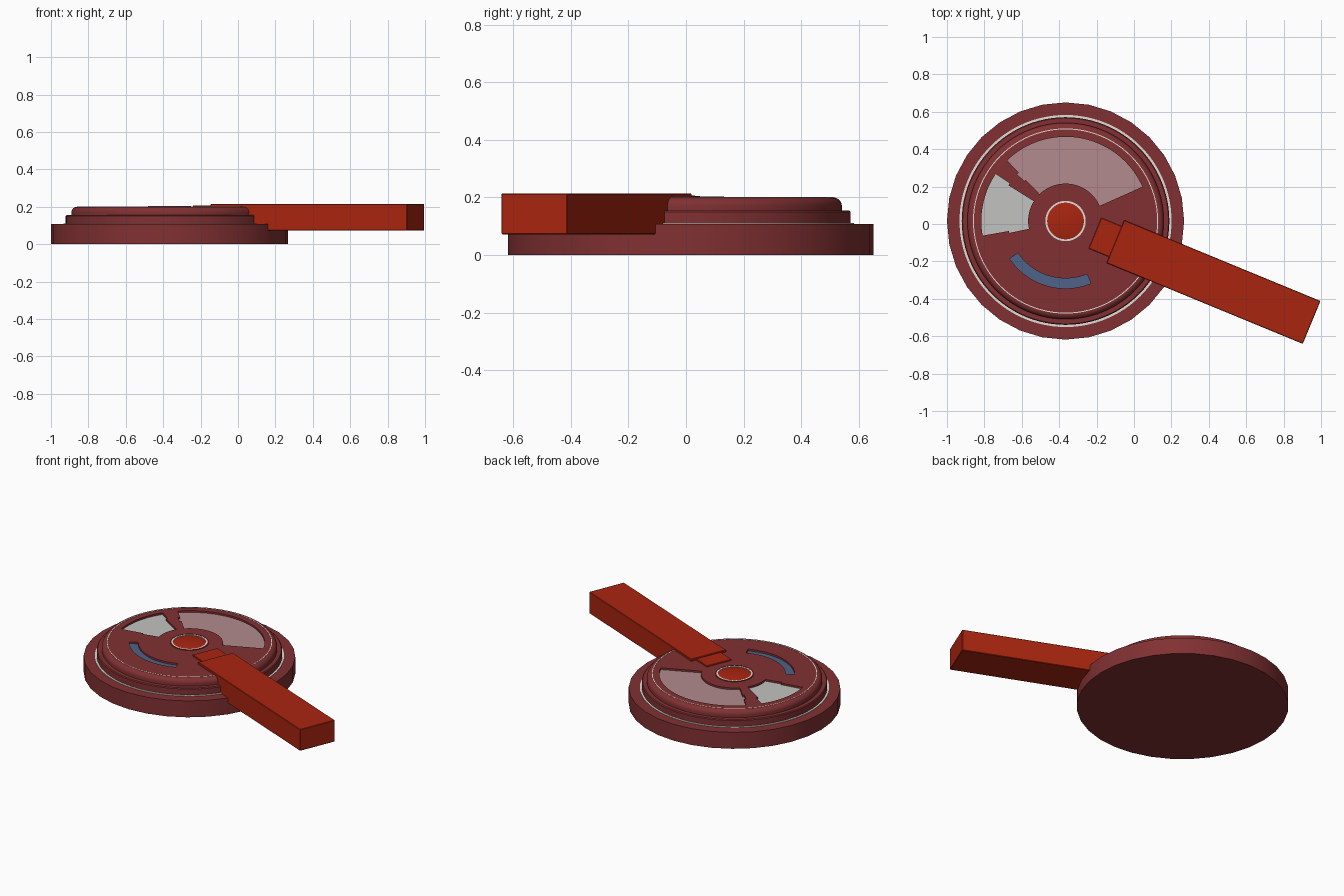
import bpy, bmesh
from math import sin, cos, pi, radians, degrees, atan2, hypot
from mathutils import Matrix, Vector

if "Cube" in bpy.data.objects:
    bpy.data.objects.remove(bpy.data.objects["Cube"])

CX, CY = -0.366, 0.016          # centre of the round body
ARM_ANGLE = radians(-22.4)


def material(name, rgb):
    m = bpy.data.materials.new(name)
    m.use_nodes = True
    m.diffuse_color = (*rgb, 1)
    bsdf = next(n for n in m.node_tree.nodes if n.type == "BSDF_PRINCIPLED")
    bsdf.inputs["Base Color"].default_value = (*rgb, 1)
    return m


MAROON = material("maroon", (0.22, 0.03, 0.032))
RED = material("bright red", (0.40, 0.018, 0.005))
PINK = material("dusty pink", (0.45, 0.26, 0.27))
GREY = material("light grey", (0.54, 0.54, 0.53))
BLUE = material("slate blue", (0.075, 0.125, 0.25))
WHITE = material("off white", (0.75, 0.72, 0.68))


def finish(name, bm, mats, smooth=True):
    bmesh.ops.recalc_face_normals(bm, faces=bm.faces)
    mesh = bpy.data.meshes.new(name)
    bm.to_mesh(mesh)
    bm.free()
    for m in mats:
        mesh.materials.append(m)
    ob = bpy.data.objects.new(name, mesh)
    bpy.context.collection.objects.link(ob)
    ob.location = (CX, CY, 0)
    if smooth:
        bpy.ops.object.select_all(action="DESELECT")
        ob.select_set(True)
        bpy.context.view_layer.objects.active = ob
        bpy.ops.object.shade_smooth_by_angle(angle=radians(30))
    return ob


def lathe(profile, segs, closed=False):
    """Spin (radius, height) points around z; a zero radius becomes a pole."""
    bm = bmesh.new()
    rings = []
    for r, z in profile:
        if r == 0:
            rings.append([bm.verts.new((0, 0, z))] * segs)
        else:
            rings.append([bm.verts.new((r * cos(2 * pi * i / segs), r * sin(2 * pi * i / segs), z))
                          for i in range(segs)])
    if closed:
        rings.append(rings[0])
    for a, b in zip(rings, rings[1:]):
        for i in range(segs):
            j = (i + 1) % segs
            corners = list(dict.fromkeys((a[i], a[j], b[j], b[i])))
            bm.faces.new(corners)
    return bm


def ring(name, r0, r1, z0, z1, mat):
    bm = lathe([(r0, z0), (r1, z0), (r1, z1), (r0, z1)], 96, closed=True)
    return finish(name, bm, [mat])


# Faceted base disc
finish("base_disc", lathe([(0, 0), (0.634, 0), (0.634, 0.108), (0, 0.108)], 32), [MAROON])

# Middle step
finish("middle_step", lathe([(0, 0.10), (0.555, 0.10), (0.555, 0.15), (0.55, 0.155), (0, 0.155)], 96), [MAROON])

# Dial with a rounded rim; the last radii line up with the recesses
rim = [(0.495 + 0.03 * cos(t * pi / 12), 0.17 + 0.03 * sin(t * pi / 12)) for t in range(7)]
dial = lathe([(0, 0.15), (0.525, 0.15)] + rim + [(r, 0.2) for r in (0.45, 0.36, 0.307, 0.2, 0.1, 0)], 180)

# Recessed fan windows and curved slot: inner radius, outer radius, start and end angle
recesses = [(0.2, 0.45, 23, 135), (0.2, 0.45, 147, 191), (0.307, 0.36, 214, 292)]
for index, (r0, r1, a0, a1) in enumerate(recesses, 1):
    def inside(f):
        c = f.calc_center_median()
        return (abs(c.z - 0.2) < 1e-4 and r0 - 0.002 < hypot(c.x, c.y) < r1
                and a0 < degrees(atan2(c.y, c.x)) % 360 < a1)
    faces = [f for f in dial.faces if inside(f)]
    out = bmesh.ops.extrude_face_region(dial, geom=faces)["geom"]
    bmesh.ops.translate(dial, vec=(0, 0, -0.012), verts=[g for g in out if isinstance(g, bmesh.types.BMVert)])
    for g in out:
        if isinstance(g, bmesh.types.BMFace):
            g.material_index = index
    bmesh.ops.delete(dial, geom=[f for f in faces if f.is_valid], context="FACES")
finish("dial", dial, [MAROON, PINK, GREY, BLUE])

# Thin pale trim rings
ring("outer_trim_ring", 0.552, 0.567, 0.106, 0.111, WHITE)
ring("inner_trim_ring", 0.490, 0.495, 0.197, 0.2012, WHITE)

# Centre button with its collar
ring("button_collar", 0.108, 0.115, 0.19, 0.204, MAROON)
ring("button_trim_ring", 0.098, 0.109, 0.19, 0.203, WHITE)
finish("centre_button", lathe([(0, 0.19), (0.099, 0.19), (0.099, 0.2), (0.09, 0.203), (0, 0.205)], 64), [RED])


# Handle pointing outwards from the dial
def bar(name, r0, r1, width, z0, z1):
    bm = bmesh.new()
    bmesh.ops.create_cube(bm, size=1)
    bmesh.ops.scale(bm, vec=(r1 - r0, width, z1 - z0), verts=bm.verts)
    bmesh.ops.translate(bm, vec=((r0 + r1) / 2, 0, (z0 + z1) / 2), verts=bm.verts)
    bmesh.ops.bevel(bm, geom=bm.edges[:], offset=0.003, segments=1, affect="EDGES")
    ob = finish(name, bm, [RED], smooth=False)
    ob.rotation_euler.z = ARM_ANGLE


bar("handle", 0.288, 1.423, 0.248, 0.072, 0.214)
bar("handle_tip", 0.17, 0.32, 0.178, 0.12, 0.207)
